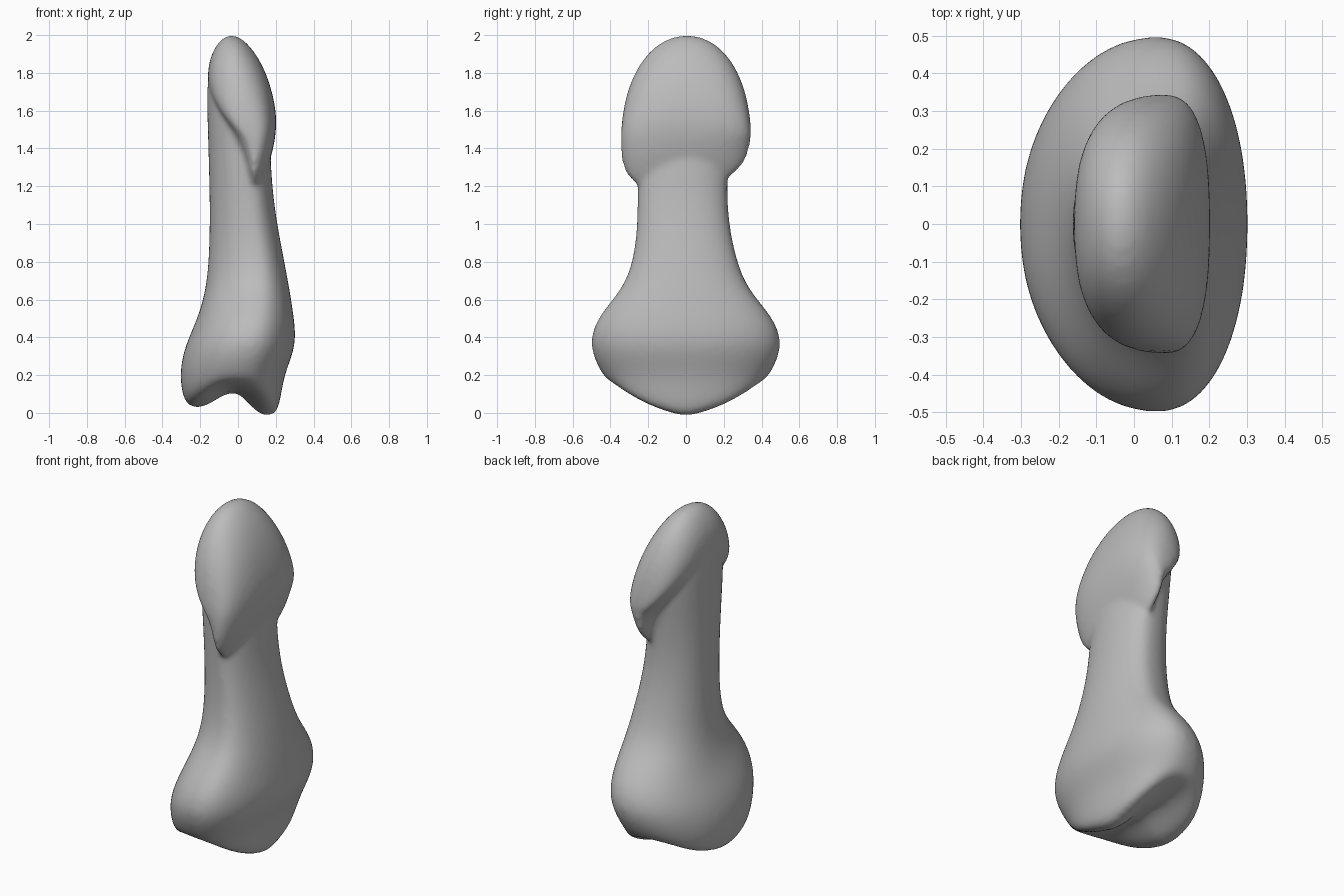
import bpy, bmesh, math

cube = bpy.data.objects.get("Cube")
if cube:
    bpy.data.objects.remove(cube, do_unlink=True)

SIDES = 32


def signed_pow(v, e):
    return math.copysign(abs(v) ** e, v)


def section(z, x_min, x_max, y_min, y_max, x_wide):
    """Egg-shaped cross-section, widest in y at x_wide."""
    pts = []
    for i in range(SIDES):
        a = math.tau * i / SIDES
        c, s = math.cos(a), math.sin(a)
        x = x_wide + (x_max - x_wide if c > 0 else x_wide - x_min) * signed_pow(c, 0.94)
        y = (y_max if s > 0 else -y_min) * signed_pow(s, 0.94)
        pts.append((x, y, z))
    return pts


def loft(bm, rings, start, end):
    """Skin closed rings and close both ends with a fan."""
    loops = [[bm.verts.new(p) for p in ring] for ring in rings]
    n = len(loops[0])
    for a, b in zip(loops, loops[1:]):
        for i in range(n):
            j = (i + 1) % n
            bm.faces.new((a[i], a[j], b[j], b[i]))
    for loop, tip in ((loops[0], start), (loops[-1], end)):
        v = bm.verts.new(tip)
        for i in range(n):
            bm.faces.new((loop[i], loop[(i + 1) % n], v))


def socket_height(x, y):
    """Saddle under the base: two lips and a channel that fades toward the sides."""
    wave = math.sin(math.pi * (x + 0.03) / 0.37) ** 2
    depth = 0.09 if x < -0.03 else 0.135
    fade = max(0, 1 - (abs(y) / 0.45) ** 1.2)
    return 0.11 - depth * wave * fade + 0.38 * y * y


bm = bmesh.new()

# Shaft and flared base
rows = [
    (0.20, -0.314, 0.240, -0.445, 0.445, 0.03),
    (0.35, -0.286, 0.312, -0.520, 0.520, 0.06),
    (0.50, -0.214, 0.298, -0.480, 0.472, 0.09),
    (0.65, -0.172, 0.274, -0.340, 0.330, 0.12),
    (0.80, -0.156, 0.246, -0.280, 0.270, 0.11),
    (1.00, -0.150, 0.207, -0.257, 0.227, 0.08),
    (1.20, -0.152, 0.180, -0.257, 0.217, 0.06),
    (1.40, -0.158, 0.172, -0.260, 0.230, 0.04),
    (1.60, -0.163, 0.150, -0.255, 0.245, 0.00),
    (1.75, -0.166, 0.100, -0.220, 0.220, -0.03),
    (1.88, -0.130, 0.050, -0.130, 0.130, -0.04),
]
rings = [section(*r) for r in rows]
rim = rings[0]
cap = [[(x * s, y * s, socket_height(x * s, y * s)) for x, y, z in rim]
       for s in (0.15, 0.35, 0.55, 0.75, 0.92)]
loft(bm, cap + rings, (0, 0, socket_height(0, 0)), (-0.04, 0, 1.92))

# Slanted rounded head: a tongue outline shrinking toward both sides
outline = [
    (-0.170, 1.76), (-0.145, 1.92), (-0.05, 2.03), (0.06, 1.96),
    (0.145, 1.82), (0.193, 1.66), (0.209, 1.52), (0.182, 1.37),
    (0.12, 1.19), (0.065, 1.15), (0.04, 1.34), (-0.04, 1.50), (-0.135, 1.65),
]
cx, cz, half = 0.085, 1.45, 0.345


def head_point(x, z, y):
    """Outline point at depth y: domed above, fuller below, one side lower."""
    upper = z > cz
    p = 2.1 if upper else 2.6
    s = (1 - abs(y / half) ** p) ** (1 / p)
    sx = (1 - abs(y / half) ** 2.6) ** (1 / 2.6)
    tilt = 0.02 if upper else 0.12
    return (cx + (x - cx) * sx, y, cz + (z - cz) * s + tilt * y)


head = []
for k in range(-8, 9):
    y = half * math.sin(k / 8 * math.radians(83))
    head.append([head_point(x, z, y) for x, z in outline])
loft(bm, head, head_point(cx, cz, -half), head_point(cx, cz, half))

bmesh.ops.recalc_face_normals(bm, faces=bm.faces)
mesh = bpy.data.meshes.new("finger_bone")
bm.to_mesh(mesh)
bm.free()
bone = bpy.data.objects.new("finger_bone", mesh)
bpy.context.collection.objects.link(bone)

# Fuse both masses into one soft surface
sub = bone.modifiers.new("round", 'SUBSURF')
sub.levels = sub.render_levels = 2
fuse = bone.modifiers.new("fuse", 'REMESH')
fuse.mode = 'VOXEL'
fuse.voxel_size = 0.016
fuse.use_smooth_shade = True
soft = bone.modifiers.new("soften", 'SMOOTH')
soft.factor = 0.5
soft.iterations = 8

# Plain grey bone colour
mat = bpy.data.materials.new("bone_grey")
mat.use_nodes = True
colour = (0.5, 0.5, 0.5, 1)
mat.diffuse_color = colour
mat.node_tree.nodes["Principled BSDF"].inputs["Base Color"].default_value = colour
mesh.materials.append(mat)
for p in mesh.polygons:
    p.use_smooth = True
